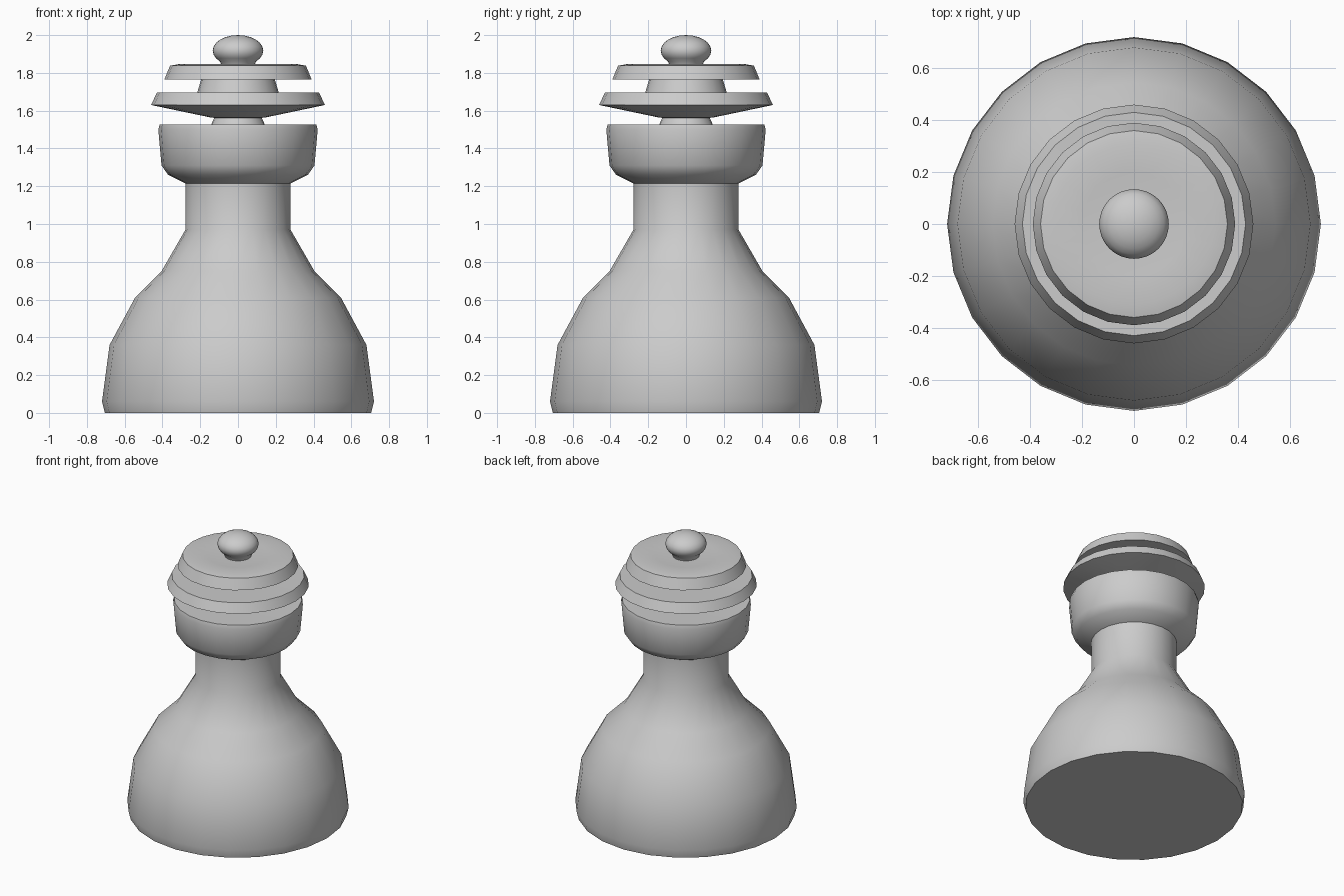
import bpy, bmesh
from math import sin, cos, tau, radians

if "Cube" in bpy.data.objects:
    bpy.data.objects.remove(bpy.data.objects["Cube"])


def lathe(name, profile, sides=24):
    """Spin an (r, z) profile round the z axis; points with r = 0 become poles."""
    bm = bmesh.new()
    rings = []
    for r, z in profile:
        n = 1 if r == 0 else sides
        rings.append([bm.verts.new((r * cos(tau * i / sides), r * sin(tau * i / sides), z))
                      for i in range(n)])
    for a, b in zip(rings, rings[1:]):
        for i in range(sides):
            j = (i + 1) % sides
            quad = [a[i % len(a)], a[j % len(a)], b[j % len(b)], b[i % len(b)]]
            bm.faces.new(list(dict.fromkeys(quad)))
    bmesh.ops.recalc_face_normals(bm, faces=bm.faces)
    mesh = bpy.data.meshes.new(name)
    bm.to_mesh(mesh)
    bm.free()
    obj = bpy.data.objects.new(name, mesh)
    bpy.context.collection.objects.link(obj)
    bpy.ops.object.select_all(action='DESELECT')
    obj.select_set(True)
    bpy.context.view_layer.objects.active = obj
    bpy.ops.object.shade_smooth_by_angle(angle=radians(50))
    return obj


# Flared base, neck and cup-shaped collar
lathe("body", [(0, 0), (0.705, 0), (0.72, 0.06), (0.68, 0.36), (0.545, 0.61),
               (0.405, 0.75), (0.278, 0.97), (0.278, 1.215), (0.37, 1.26),
               (0.405, 1.31), (0.422, 1.50), (0.415, 1.527), (0.14, 1.525),
               (0, 1.525)])

# Stem, lower disc, spacer and upper disc
lathe("stacked_discs", [(0.143, 1.525), (0.125, 1.562), (0.15, 1.565), (0.46, 1.63),
                        (0.43, 1.695), (0.217, 1.692), (0.195, 1.765),
                        (0.39, 1.765), (0.36, 1.838), (0.31, 1.847),
                        (0.2, 1.84), (0, 1.83)])

# Squashed ball on top
ball = [(0, 2.0)] + [(0.134 * sin(t), 1.918 + 0.082 * cos(t))
                     for t in [radians(15 * k) for k in range(1, 10)]]
lathe("finial", ball + [(0.085, 1.832)], 32)
